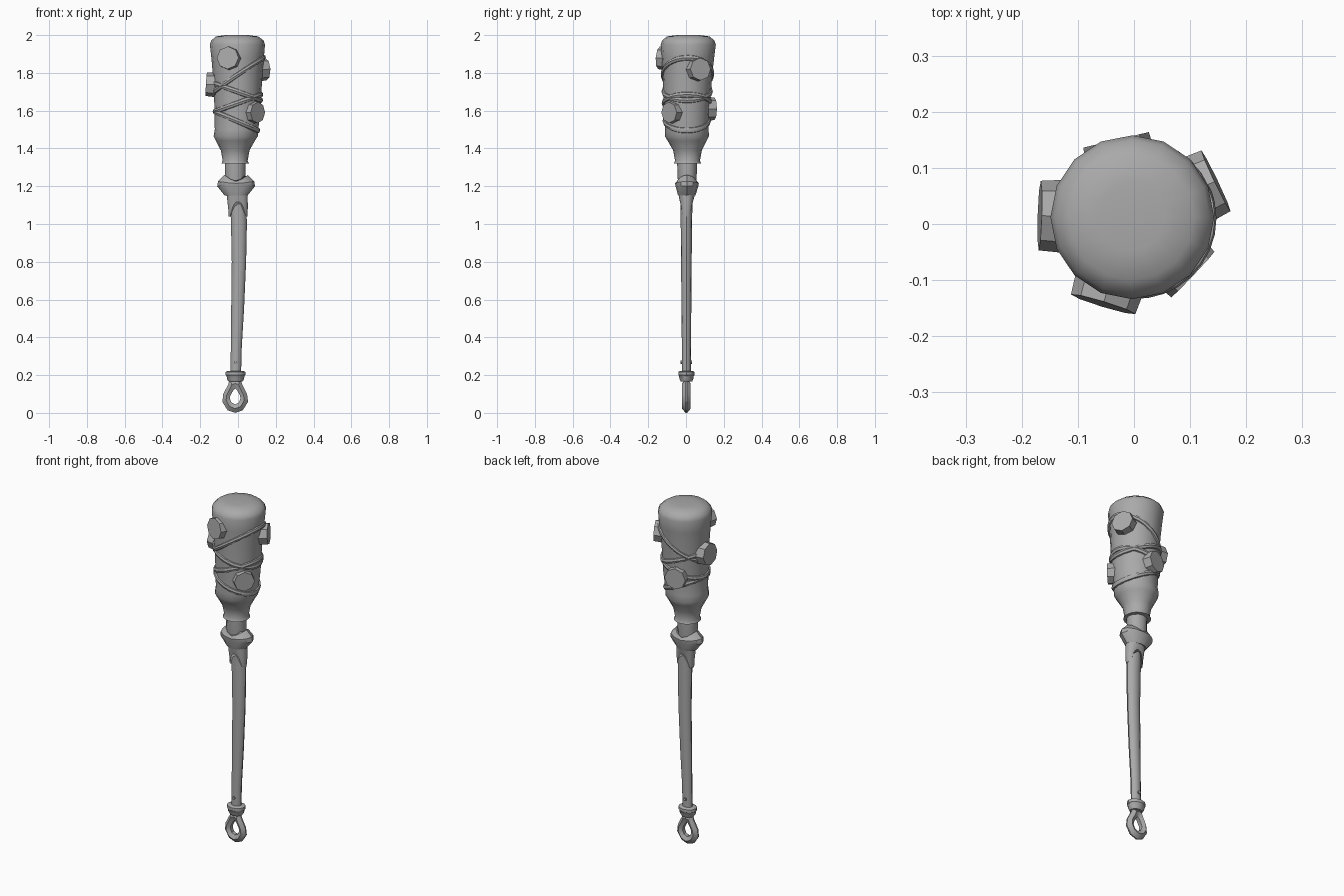
import bpy, bmesh, math
from mathutils import Vector

cube = bpy.data.objects.get("Cube")
if cube:
    bpy.data.objects.remove(cube, do_unlink=True)

grey = bpy.data.materials.new("plain_grey")
grey.use_nodes = True
GREY = (0.4, 0.4, 0.4, 1)
grey.diffuse_color = GREY
grey.node_tree.nodes["Principled BSDF"].inputs["Base Color"].default_value = GREY
parts = []


def finish(name, bm):
    bmesh.ops.recalc_face_normals(bm, faces=bm.faces)
    mesh = bpy.data.meshes.new(name)
    bm.to_mesh(mesh)
    bm.free()
    mesh.materials.append(grey)
    obj = bpy.data.objects.new(name, mesh)
    bpy.context.collection.objects.link(obj)
    parts.append(obj)
    return obj


def bridge(bm, a, b):
    n = len(a)
    for i in range(n):
        bm.faces.new((a[i], a[(i + 1) % n], b[(i + 1) % n], b[i]))


def loft(name, rows, sides):
    """Stack oval rings; a row is z, centre x, centre y, radius x, radius y, optional z lift by angle."""
    bm = bmesh.new()
    rings = []
    for z, cx, cy, rx, ry, *lift in rows:
        ring = []
        for i in range(sides):
            a = math.tau * i / sides
            dz = lift[0](a) if lift else 0
            ring.append(bm.verts.new((cx + rx * math.cos(a), cy + ry * math.sin(a), z + dz)))
        rings.append(ring)
    for a, b in zip(rings, rings[1:]):
        bridge(bm, a, b)
    for ring in (rings[0], rings[-1]):
        bm.faces.new(ring)
    return finish(name, bm)


# Club head: z, centre x, centre y, radius
HEAD = [(1.32, -.015, .008, .073), (1.335, -.015, .008, .066), (1.39, -.015, .008, .076),
        (1.44, -.014, .006, .103), (1.465, -.012, .005, .117), (1.5, -.008, .004, .115),
        (1.6, -.002, .004, .122), (1.7, -.002, .006, .126), (1.8, -.002, .008, .132),
        (1.88, -.002, .01, .139), (1.95, -.003, .012, .146), (1.972, -.003, .012, .138),
        (1.993, -.005, .012, .112), (2.0, -.005, .012, .06)]
loft("club_head", [(z, x, y, r, r) for z, x, y, r in HEAD], 16)


def head_at(z):
    for a, b in zip(HEAD, HEAD[1:]):
        if a[0] <= z <= b[0]:
            t = (z - a[0]) / (b[0] - a[0])
            return [p + (q - p) * t for p, q in zip(a[1:], b[1:])]
    return HEAD[-1][1:]


# Cords wound at a slant around the head
def cord(name, height, slope, high_angle, steps=32):
    bm = bmesh.new()
    rings = []
    for i in range(steps):
        a = math.tau * i / steps
        z = height + slope * math.cos(a - high_angle)
        ring = []
        for dr, dz in ((-.012, -.017), (.006, -.012), (.01, 0), (.006, .012), (-.012, .017)):
            cx, cy, r = head_at(z + dz)
            ring.append(bm.verts.new((cx + (r + dr) * math.cos(a),
                                      cy + (r + dr) * math.sin(a), z + dz)))
        rings.append(ring)
    for a, b in zip(rings, rings[1:] + rings[:1]):
        bridge(bm, a, b)
    finish(name, bm)


for i, (height, slope, angle) in enumerate([(1.79, .09, 0), (1.70, .045, math.pi),
                                            (1.64, .045, 0), (1.545, .05, math.pi)]):
    cord(f"cord_{i + 1}", height, slope, angle)


# Eight-sided studs: centre of outer face, outward direction, radius
def stud(name, face, direction, radius):
    bm = bmesh.new()
    out = Vector(direction).normalized()
    bmesh.ops.create_cone(bm, cap_ends=True, segments=8, radius1=radius * 1.07,
                          radius2=radius, depth=.06)
    obj = finish(name, bm)
    obj.rotation_euler = out.to_track_quat('Z', 'Y').to_euler()
    obj.location = Vector(face) - out * .03


stud("stud_front", (-.055, -.143, 1.88), (-.29, -.95, .08), .06)
stud("stud_right", (-.168, .015, 1.74), (-1, .03, .06), .062)
stud("stud_left", (.146, .077, 1.82), (.9, .43, .05), .06)
stud("stud_front_left", (.105, -.09, 1.59), (.73, -.69, -.03), .056)
stud("stud_back", (-.032, .15, 1.61), (-.23, .97, 0), .06)

# Neck and peaked collar
loft("neck", [(1.2, -.015, .006, .052, .045), (1.24, -.015, .006, .055, .05),
              (1.325, -.015, .006, .055, .053)], 12)


def peak(a):
    return .035 * abs(math.cos(a)) ** 1.5


loft("collar", [(1.15, -.01, .004, .06, .046), (1.2, -.01, .005, .1, .06),
                (1.215, -.01, .005, .096, .063, lambda a: .3 * peak(a)),
                (1.225, -.01, .005, .062, .052, peak)], 12)


# Ferrule with side tabs and an arch cut at front and back
def arch(a):
    c = abs(math.cos(a))
    return .078 * math.sqrt(max(0, 1 - (c / .75) ** 2))


loft("ferrule", [(1.04, 0, .002, .049, .034, arch),
                 (1.085, 0, .003, .052, .038, lambda a: .6 * arch(a)),
                 (1.16, -.005, .004, .056, .044)], 32)

# Slightly bowed handle
loft("handle", [(.2, -.012, .002, .028, .023), (.35, -.009, .002, .029, .024),
                (.55, -.002, .002, .034, .026), (.8, .005, .002, .038, .028),
                (1.0, .005, .002, .042, .03), (1.16, 0, .003, .043, .032)], 12)

# Small pin through the lower handle
bm = bmesh.new()
bmesh.ops.create_cone(bm, cap_ends=True, segments=8, radius1=.009, radius2=.009, depth=.06)
pin = finish("pin", bm)
pin.rotation_euler.x = math.pi / 2
pin.location = (-.012, .002, .268)

# Bottom collar
loft("end_collar", [(.165, -.013, .002, .036, .03), (.178, -.013, .002, .045, .036),
                    (.195, -.013, .002, .047, .039), (.2, -.013, .002, .052, .043),
                    (.217, -.013, .002, .052, .043), (.222, -.013, .002, .042, .034)], 12)

# Teardrop eye with a bevelled section, mirrored about its middle
OUTER = [(0, .0), (.04, .014), (.068, .058), (.063, .1), (.037, .15), (.028, .18), (0, .18)]
INNER = [(0, .045), (.02, .055), (.028, .075), (.026, .09), (.017, .108), (.008, .122), (0, .13)]


def mirrored(half):
    return half + [(-x, z) for x, z in half[-2:0:-1]]


bm = bmesh.new()
sections = []
for (ox, oz), (ix, iz) in zip(mirrored(OUTER), mirrored(INNER)):
    section = []
    for t, y in ((0, -.004), (.5, -.023), (1, -.011), (1, .011), (.5, .023), (0, .004)):
        section.append(bm.verts.new((-.015 + ox + (ix - ox) * t, .002 + y, oz + (iz - oz) * t)))
    sections.append(section)
for a, b in zip(sections, sections[1:] + sections[:1]):
    bridge(bm, a, b)
finish("end_eye", bm)

# Smooth shading with crisp edges
bpy.ops.object.select_all(action='DESELECT')
for obj in parts:
    obj.select_set(True)
bpy.context.view_layer.objects.active = parts[0]
bpy.ops.object.shade_smooth_by_angle(angle=math.radians(35))
